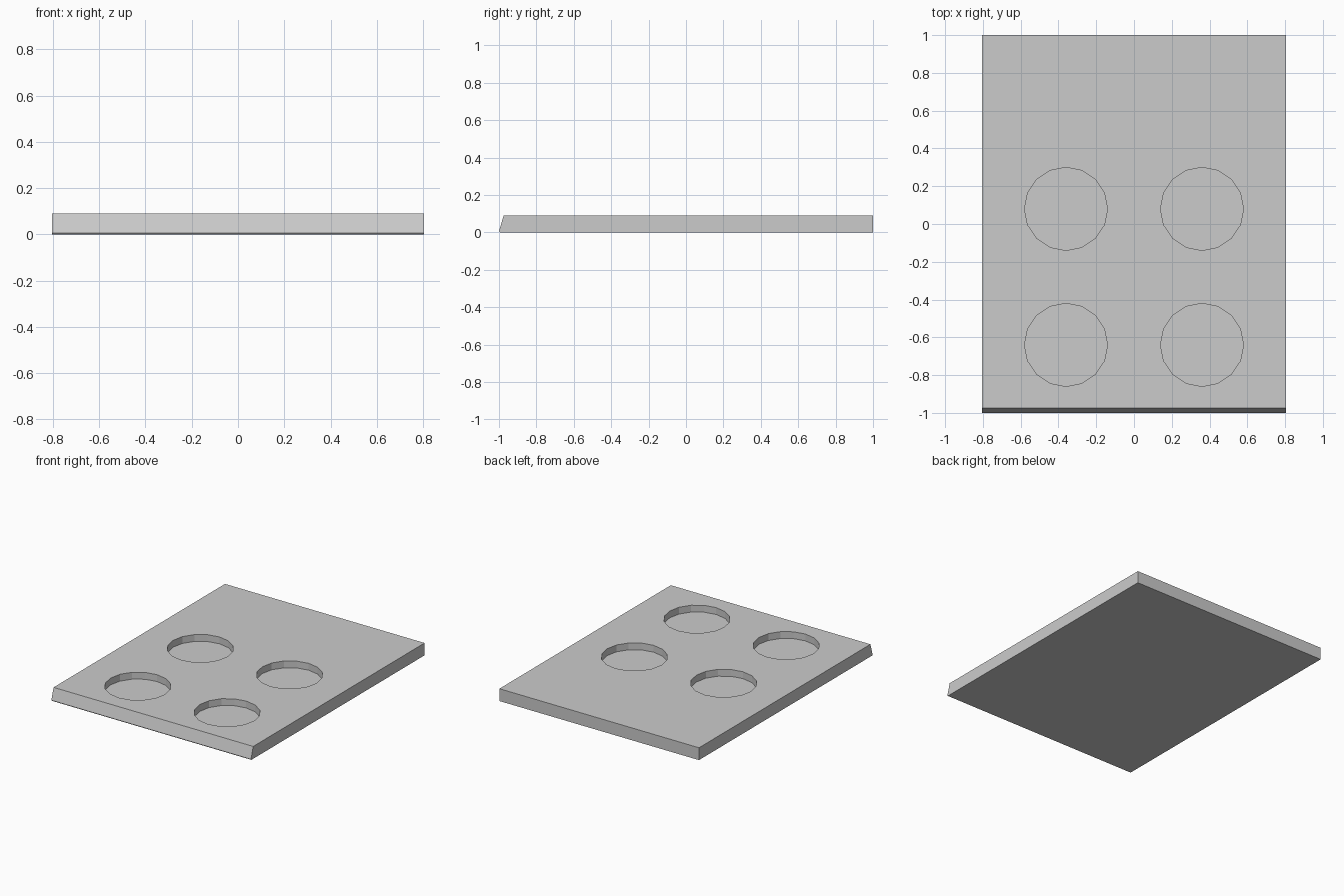
import bpy, bmesh

cube = bpy.data.objects.get("Cube")
if cube:
    bpy.data.objects.remove(cube, do_unlink=True)

HALF_WIDTH, HEIGHT = 0.805, 0.09
RADIUS, DEPTH = 0.22, 0.05

grey = bpy.data.materials.new("light_grey")
grey.use_nodes = True
colour = (0.6, 0.6, 0.6, 1)
grey.diffuse_color = colour
grey.node_tree.nodes["Principled BSDF"].inputs["Base Color"].default_value = colour


def make_object(name, bm):
    bmesh.ops.recalc_face_normals(bm, faces=bm.faces)
    mesh = bpy.data.meshes.new(name)
    bm.to_mesh(mesh)
    bm.free()
    mesh.materials.append(grey)
    obj = bpy.data.objects.new(name, mesh)
    bpy.context.collection.objects.link(obj)
    return obj


# Slab: side profile with a leaning front and a thin undercut, extruded across
profile = [(-0.995, 0), (-1, 0.006), (-0.975, HEIGHT), (1, HEIGHT), (1, 0)]
bm = bmesh.new()
side = bm.faces.new([bm.verts.new((-HALF_WIDTH, y, z)) for y, z in profile])
extruded = bmesh.ops.extrude_face_region(bm, geom=[side])["geom"]
bmesh.ops.translate(bm, vec=(2 * HALF_WIDTH, 0, 0),
                    verts=[v for v in extruded if isinstance(v, bmesh.types.BMVert)])
slab = make_object("slab", bm)

# Cutters for the four round recesses
bm = bmesh.new()
for x in (-0.36, 0.36):
    for y in (-0.64, 0.08):
        cylinder = bmesh.ops.create_cone(bm, cap_ends=True, segments=16,
                                         radius1=RADIUS, radius2=RADIUS, depth=2 * DEPTH)
        bmesh.ops.translate(bm, vec=(x, y, HEIGHT), verts=cylinder["verts"])
cutter = make_object("recess_cutter", bm)
cutter.hide_render = True
cutter.hide_viewport = True

cut = slab.modifiers.new("recesses", "BOOLEAN")
cut.operation = "DIFFERENCE"
cut.solver = "EXACT"
cut.object = cutter
